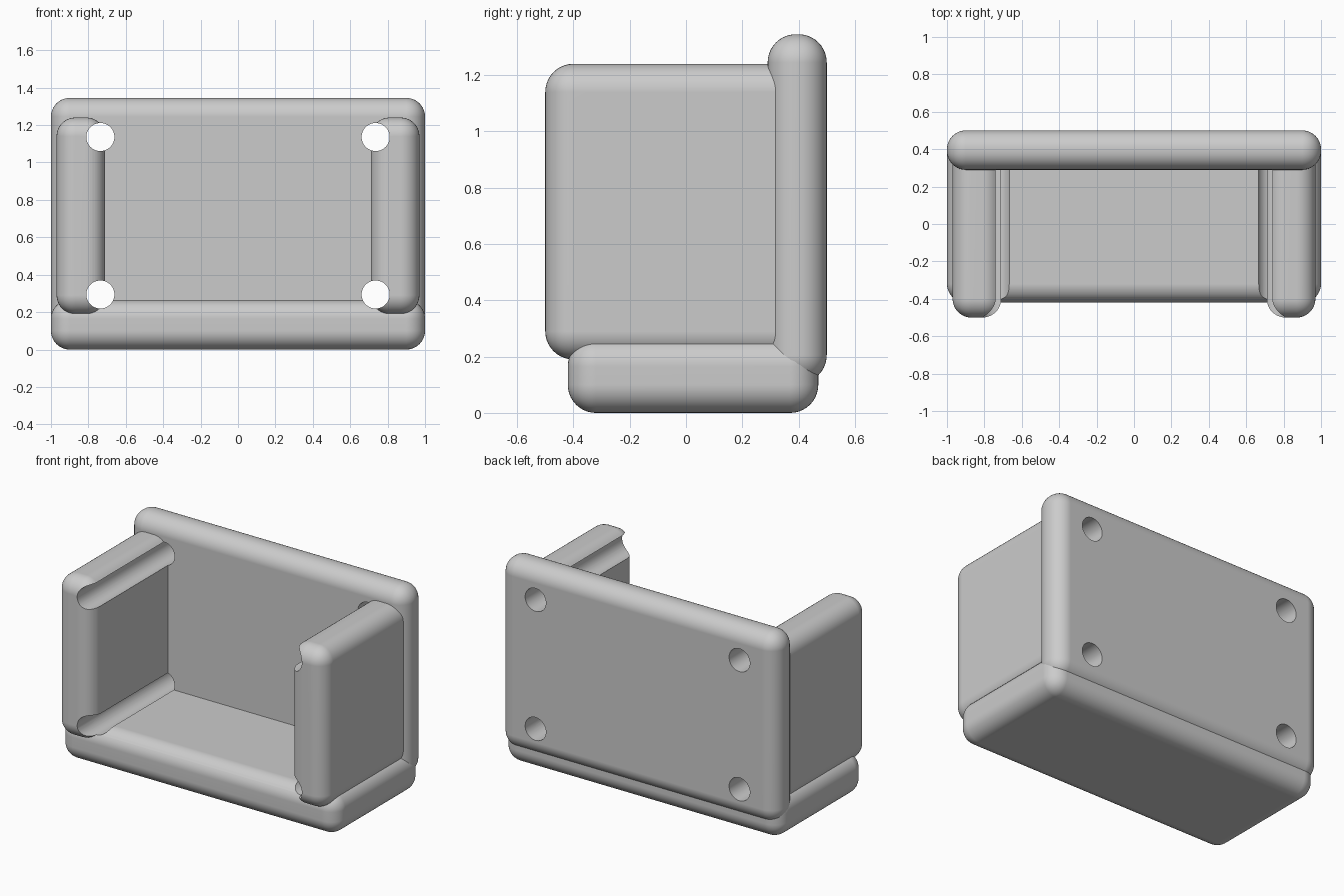
import bpy
import bmesh
from math import radians
from mathutils import Matrix, Vector

cube = bpy.data.objects.get("Cube")
if cube:
    bpy.data.objects.remove(cube, do_unlink=True)

ROUNDING = 0.1
HOLE_RADIUS = 0.075
HOLE_X = 0.736
HOLE_HEIGHTS = (0.294, 1.136)

grey = bpy.data.materials.new("plain grey")
grey.use_nodes = True
grey.diffuse_color = (0.6, 0.6, 0.6, 1)
grey.node_tree.nodes["Principled BSDF"].inputs["Base Color"].default_value = grey.diffuse_color


def add_object(name, bm):
    mesh = bpy.data.meshes.new(name)
    bm.to_mesh(mesh)
    bm.free()
    obj = bpy.data.objects.new(name, mesh)
    bpy.context.collection.objects.link(obj)
    return obj


def rounded_block(name, low, high):
    """Box between two corners with every edge rounded."""
    low, high = Vector(low), Vector(high)
    bm = bmesh.new()
    bmesh.ops.create_cube(bm, size=1)
    bmesh.ops.scale(bm, vec=high - low, verts=bm.verts)
    bmesh.ops.translate(bm, vec=(low + high) / 2, verts=bm.verts)
    bmesh.ops.bevel(bm, geom=bm.edges[:], offset=ROUNDING, segments=10,
                    profile=0.5, affect='EDGES')
    obj = add_object(name, bm)
    obj.data.materials.append(grey)
    return obj


# Four front-to-back rods that bore the holes
bm = bmesh.new()
for side in (-1, 1):
    for height in HOLE_HEIGHTS:
        place = Matrix.Translation((side * HOLE_X, 0, height)) @ Matrix.Rotation(radians(90), 4, 'X')
        bmesh.ops.create_cone(bm, cap_ends=True, segments=48, radius1=HOLE_RADIUS,
                              radius2=HOLE_RADIUS, depth=3, matrix=place)
cutter = add_object("hole_cutter", bm)
cutter.hide_render = True

# Seat, backrest and the two arms
parts = [
    rounded_block("seat_base", (-1, -0.42, 0), (1, 0.47, 0.265)),
    rounded_block("backrest", (-1, 0.29, 0.105), (1, 0.5, 1.345)),
    rounded_block("left_arm", (0.71, -0.5, 0.19), (0.97, 0.42, 1.24)),
    rounded_block("right_arm", (-0.97, -0.5, 0.19), (-0.71, 0.42, 1.24)),
]

# Bore the holes through every part
for part in parts:
    bore = part.modifiers.new("bore", 'BOOLEAN')
    bore.operation = 'DIFFERENCE'
    bore.solver = 'EXACT'
    bore.object = cutter
bpy.context.view_layer.update()
depsgraph = bpy.context.evaluated_depsgraph_get()
bored = [bpy.data.meshes.new_from_object(part.evaluated_get(depsgraph)) for part in parts]
for part, mesh in zip(parts, bored):
    part.modifiers.clear()
    part.data = mesh
    mesh.materials.clear()
    mesh.materials.append(grey)
    for face in mesh.polygons:
        face.material_index = 0
bpy.data.objects.remove(cutter, do_unlink=True)

# Smooth rounded edges, crisp hole rims, even flat faces
for part in parts:
    bpy.ops.object.select_all(action='DESELECT')
    part.select_set(True)
    bpy.context.view_layer.objects.active = part
    bpy.ops.object.shade_smooth_by_angle(angle=radians(30))
    part.modifiers.new("even_shading", 'WEIGHTED_NORMAL').keep_sharp = True
